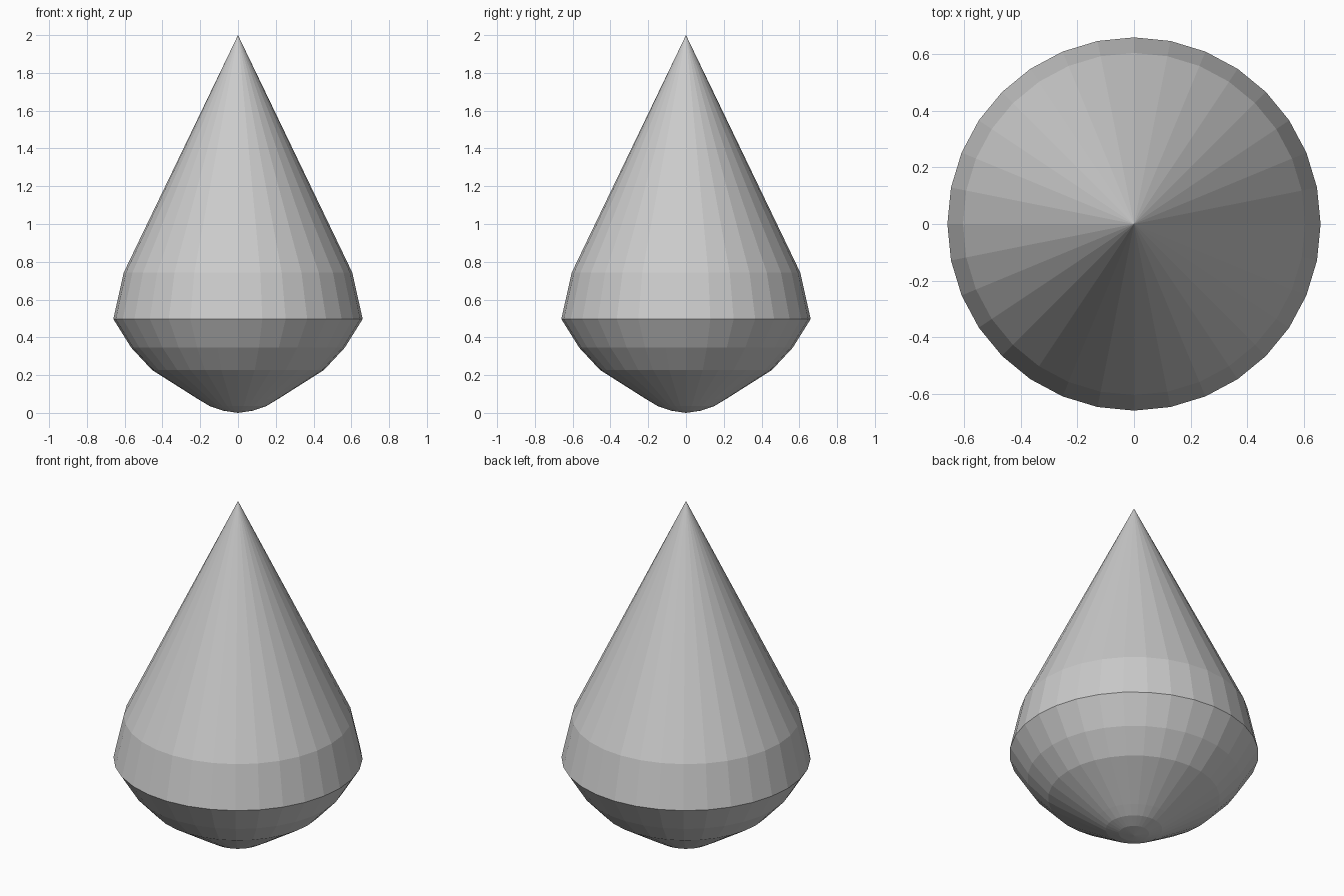
import bpy, bmesh
from math import cos, sin, tau

if "Cube" in bpy.data.objects:
    bpy.data.objects.remove(bpy.data.objects["Cube"])

SIDES = 32

def lathe(name, profile, bottom_z, top_z):
    bm = bmesh.new()
    rings = [[bm.verts.new((r * cos(tau * i / SIDES), r * sin(tau * i / SIDES), z))
              for i in range(SIDES)] for r, z in profile]
    low = bm.verts.new((0, 0, bottom_z))
    tip = bm.verts.new((0, 0, top_z))
    for i in range(SIDES):
        j = (i + 1) % SIDES
        for a, b in zip(rings, rings[1:]):
            bm.faces.new((a[i], a[j], b[j], b[i]))
        bm.faces.new((low, rings[0][j], rings[0][i]))
        bm.faces.new((tip, rings[-1][i], rings[-1][j]))
    mesh = bpy.data.meshes.new(name)
    bm.to_mesh(mesh)
    bm.free()
    obj = bpy.data.objects.new(name, mesh)
    bpy.context.collection.objects.link(obj)

# Faceted teardrop body: rounded foot, wide belly, straight cone to the tip
lathe("teardrop_body",
      [(0.08, 0.012), (0.15, 0.036), (0.21, 0.072), (0.455, 0.227),
       (0.565, 0.345), (0.66, 0.497), (0.605, 0.743)], 0.0, 2.0)
